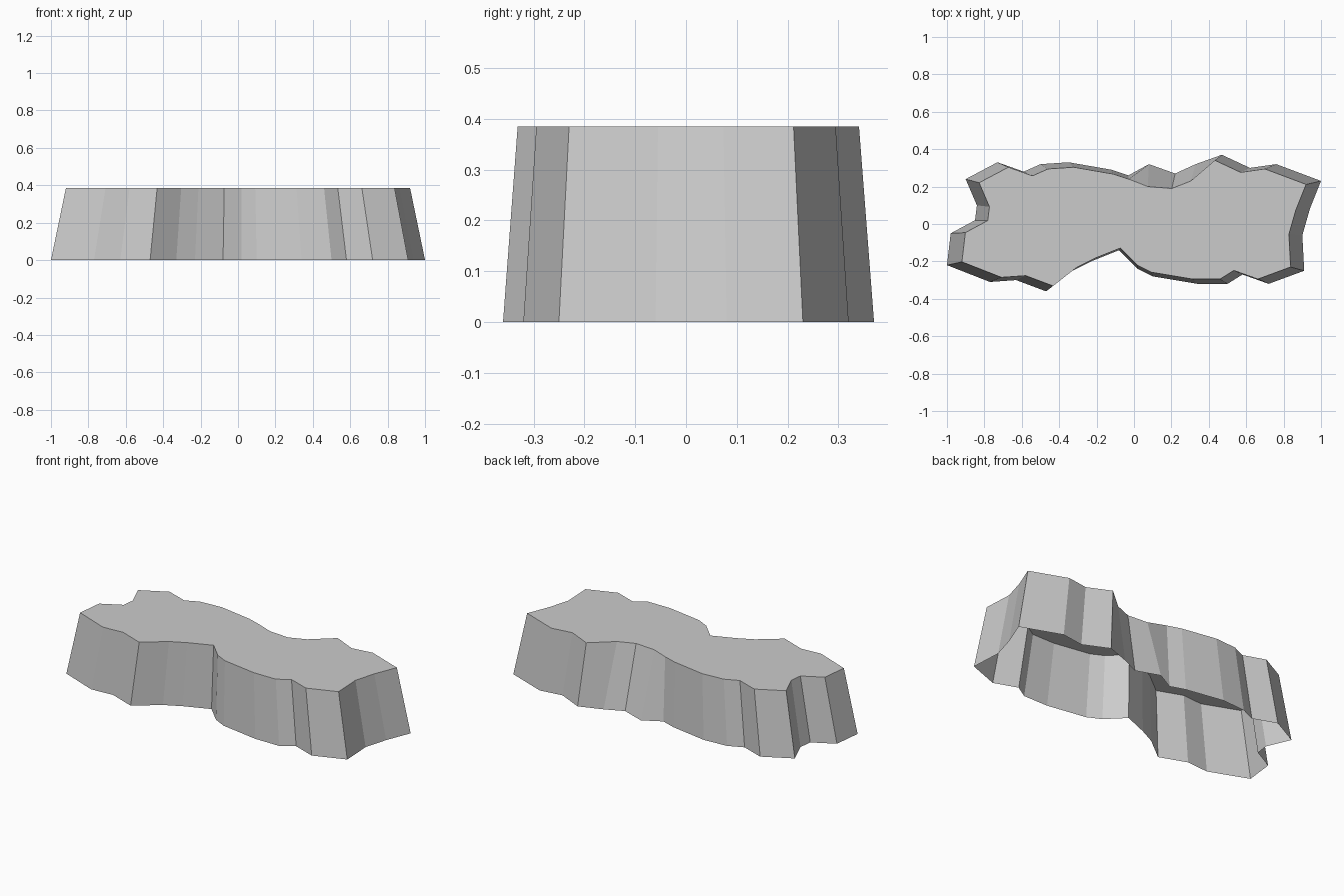
import bpy
import bmesh

default_cube = bpy.data.objects.get("Cube")
if default_cube:
    bpy.data.objects.remove(default_cube, do_unlink=True)

HEIGHT = 0.385
TAPER = 0.92

# Footprint in hundredths, clockwise from the back right corner
back_edge = [(-90, 24), (-73, 33), (-59, 28), (-50, 32), (-35, 33), (-12, 29), (-3, 26),
             (8, 32), (22, 27), (33, 32), (47, 37), (62, 30), (76, 32), (100, 23)]
left_end = [(94, 8), (90, -6), (91, -25)]
front_edge = [(72, -32), (58, -27), (50, -32), (34, -32), (10, -28), (2, -24), (-8, -14),
              (-23, -20), (-33, -25), (-47, -36), (-63, -30), (-77, -31), (-100, -22)]
right_end = [(-98, -5), (-85, 2), (-84, 10)]
outline = back_edge + left_end + front_edge + right_end

# Deeper notch of the upper rim along the back, keyed by footprint x
notch = {-3: 24, 8: 20, 22: 19, 33: 23}


def make_material(name, color):
    mat = bpy.data.materials.new(name)
    mat.use_nodes = True
    mat.diffuse_color = color
    mat.node_tree.nodes["Principled BSDF"].inputs["Base Color"].default_value = color
    return mat


def upper_point(x, y):
    """Move a footprint point inward to its place on the upper rim."""
    if y > 0 and x in notch:
        return x * TAPER / 100, notch[x] / 100
    return x * TAPER / 100, y * TAPER / 100


# Sloping rock walls and flat cap, open underneath
bm = bmesh.new()
lower = [bm.verts.new((x / 100, y / 100, 0)) for x, y in outline]
upper = [bm.verts.new((*upper_point(x, y), HEIGHT)) for x, y in outline]
for i in range(len(outline)):
    j = (i + 1) % len(outline)
    bm.faces.new((lower[j], lower[i], upper[i], upper[j]))
bm.faces.new(reversed(upper))

mesh = bpy.data.meshes.new("rock_plateau")
bm.to_mesh(mesh)
bm.free()
mesh.materials.append(make_material("stone grey", (0.6, 0.6, 0.6, 1)))
rock = bpy.data.objects.new("rock_plateau", mesh)
bpy.context.collection.objects.link(rock)
